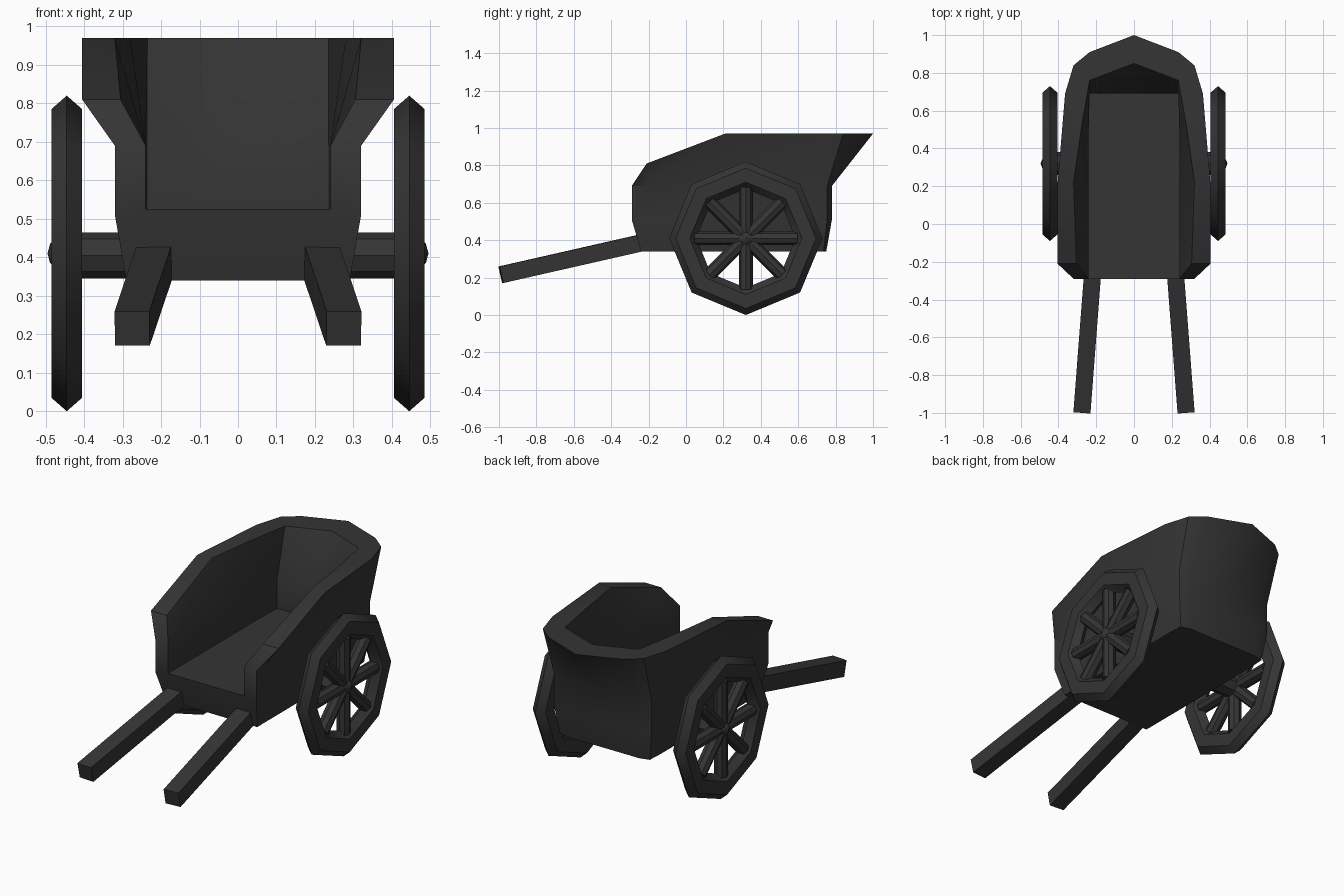
import bpy, bmesh, math
from mathutils import Vector, Matrix

if "Cube" in bpy.data.objects:
    bpy.data.objects.remove(bpy.data.objects["Cube"])

mat = bpy.data.materials.new("charcoal")
mat.diffuse_color = (0.035, 0.035, 0.035, 1)
mat.use_nodes = True
mat.node_tree.nodes["Principled BSDF"].inputs["Base Color"].default_value = mat.diffuse_color


def finish(bm, name, smooth=35):
    bmesh.ops.recalc_face_normals(bm, faces=bm.faces)
    me = bpy.data.meshes.new(name)
    bm.to_mesh(me)
    bm.free()
    me.materials.append(mat)
    ob = bpy.data.objects.new(name, me)
    bpy.context.collection.objects.link(ob)
    bpy.ops.object.select_all(action='DESELECT')
    ob.select_set(True)
    bpy.context.view_layer.objects.active = ob
    bpy.ops.object.shade_smooth_by_angle(angle=math.radians(smooth))
    return ob


def rod(bm, a, b, r, sides, spin=0.0):
    """Prism of given circumradius running from a to b."""
    a, b = Vector(a), Vector(b)
    d = b - a
    m = (Matrix.Translation((a + b) / 2) @ d.to_track_quat('Z', 'Y').to_matrix().to_4x4()
         @ Matrix.Rotation(spin, 4, 'Z'))
    bmesh.ops.create_cone(bm, cap_ends=True, segments=sides, radius1=r, radius2=r,
                          depth=d.length, matrix=m)


# Cart tub: plan stations from the open front round to the middle of the back
# each: bottom (x, y), wall (x, y), rim outer (x, y, z), rim inner (x, y), floor (x, y)
stations = [
    ((.29, -.24), (.32, -.29), (.32, -.29, .69), (.24, -.29), (.24, -.29)),
    ((.29, -.18), (.32, -.21), (.405, -.21, .81), (.305, -.21), (.24, -.21)),
    ((.29, .21), (.32, .21), (.405, .21, .97), (.32, .22), (.24, .21)),
    ((.29, .64), (.32, .66), (.365, .69, .97), (.28, .50), (.24, .50)),
    ((.285, .735), (.31, .755), (.32, .84, .97), (.235, .76), (.235, .69)),
    ((.23, .75), (.235, .78), (.235, .91, .97), (.12, .805), (.12, .69)),
    ((0, .75), (0, .78), (0, 1.0, .97), (0, .85), (0, .69)),
]
bm = bmesh.new()
loops = []
for s, half in ((1, stations), (-1, stations[-2::-1])):
    for bot, wall, rim, inner, floor in half:
        pts = [(*bot, .34), (*wall, .51), (*wall, .69), rim,
               (*inner, rim[2]), (*floor, .69), (*floor, .525)]
        loops.append([bm.verts.new((s * x, y, z)) for x, y, z in pts])
for p, q in zip(loops, loops[1:]):
    for i in range(6):
        bm.faces.new((p[i], p[i + 1], q[i + 1], q[i]))
bm.faces.new([l[0] for l in loops])                      # underside
bm.faces.new([l[6] for l in loops])                      # floor
f, g = loops[0], loops[-1]
bm.faces.new((f[0], f[1], f[6], g[6], g[1], g[0]))       # front board
for e in (f, g):                                         # front wall ends
    bm.faces.new((e[1], e[2], e[5], e[6]))
bmesh.ops.remove_doubles(bm, verts=bm.verts, dist=.0005)
finish(bm, "cart_tub")

# Axle
CY, CZ = .32, .41
bm = bmesh.new()
rod(bm, (-.44, CY, CZ - .005), (.44, CY, CZ - .005), .06, 8)
finish(bm, "axle")

# Wheels: octagonal rim with pointed tread, spokes and hub
profile = [(.41, 0), (.375, .04), (.30, .04), (.265, 0), (.30, -.04), (.375, -.04)]
for side, label in ((1, "right"), (-1, "left")):
    cx = side * .445
    bm = bmesh.new()
    rings = []
    for k in range(8):
        a = k * math.pi / 4
        rings.append([bm.verts.new((cx + w, CY + r * math.cos(a), CZ + r * math.sin(a)))
                      for r, w in profile])
    for k in range(8):
        p, q = rings[k], rings[(k + 1) % 8]
        for i in range(6):
            j = (i + 1) % 6
            bm.faces.new((p[i], p[j], q[j], q[i]))
    finish(bm, label + "_wheel_rim")

    bm = bmesh.new()
    for k in range(8):
        a = k * math.pi / 4
        rod(bm, (cx, CY, CZ),
            (cx, CY + .275 * math.cos(a), CZ + .275 * math.sin(a)), .037, 8)
    finish(bm, label + "_wheel_spokes")

    bm = bmesh.new()
    bmesh.ops.create_uvsphere(bm, u_segments=8, v_segments=6, radius=.05,
                              matrix=Matrix.Translation((cx, CY, CZ)))
    finish(bm, label + "_wheel_hub")

    # Pull handle, square in section
    bm = bmesh.new()
    rod(bm, (side * .275, -.99, .215), (side * .21, -.14, .408), .064, 4, math.pi / 4)
    finish(bm, label + "_handle")
